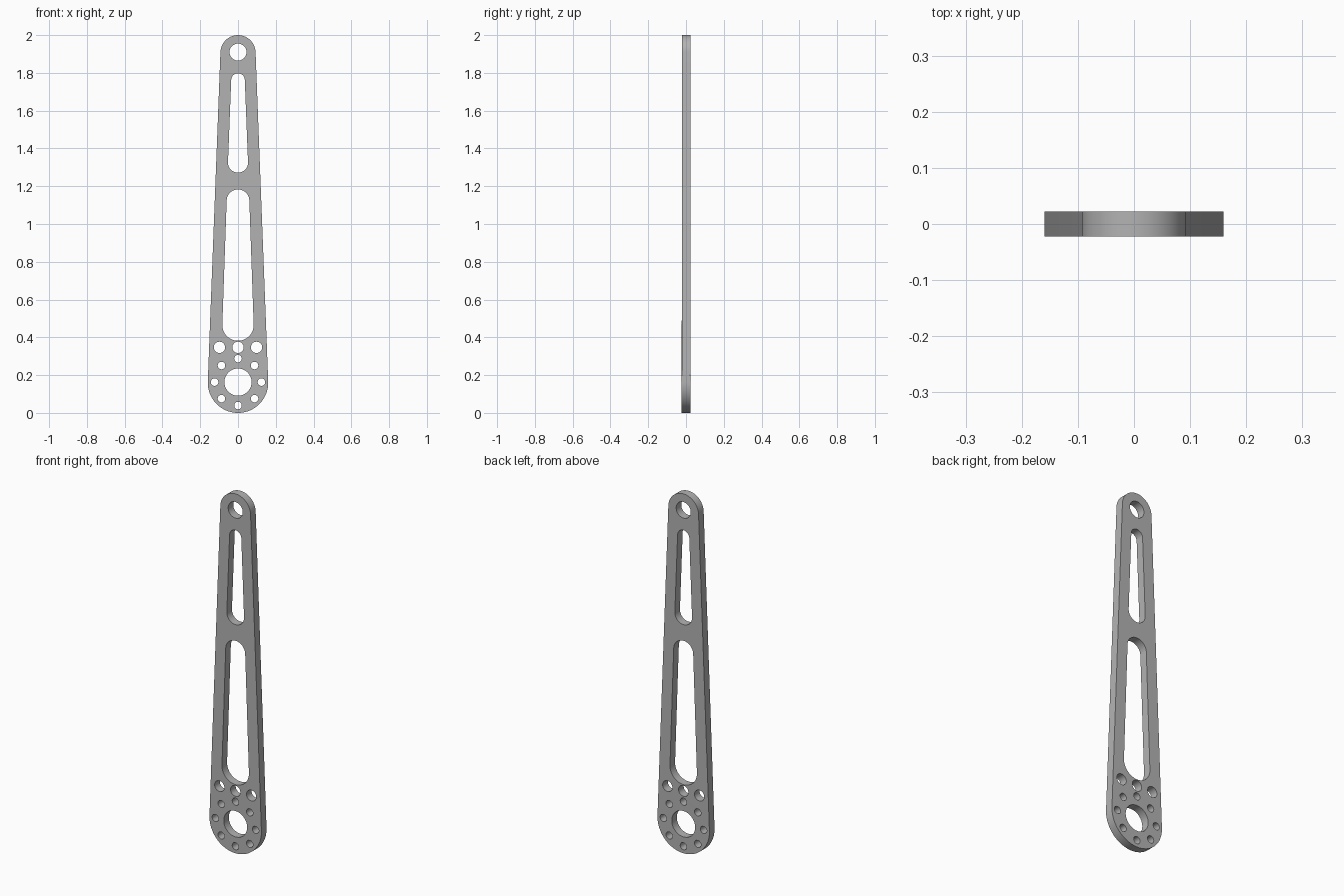
import bpy
import math
from mathutils import Matrix

HALF_THICKNESS = 0.0225

cube = bpy.data.objects.get("Cube")
if cube:
    bpy.data.objects.remove(cube, do_unlink=True)

metal = bpy.data.materials.new("grey metal")
metal.use_nodes = True
grey = (0.45, 0.45, 0.45, 1)
metal.diffuse_color = grey
metal.node_tree.nodes["Principled BSDF"].inputs["Base Color"].default_value = grey


def arc(x, z, r, start, end, steps):
    angles = [start + (end - start) * i / steps for i in range(steps + 1)]
    return [(x + r * math.cos(a), z + r * math.sin(a)) for a in angles]


def circle(x, z, r, steps=32):
    return arc(x, z, r, 0, 2 * math.pi, steps)[:-1]


def tapered_slot(z_low, r_low, z_high, r_high, steps=28):
    """Two round ends joined by their common tangents."""
    tilt = math.asin((r_low - r_high) / (z_high - z_low))
    return (arc(0, z_high, r_high, tilt, math.pi - tilt, steps)
            + arc(0, z_low, r_low, math.pi - tilt, 2 * math.pi + tilt, steps))


# Outer outline, then the two lightening slots
loops = [
    tapered_slot(0.16, 0.16, 1.907, 0.093, 40),
    tapered_slot(0.465, 0.083, 1.123, 0.06),
    tapered_slot(1.325, 0.053, 1.762, 0.036),
]

# Pivot holes at the two ends
loops += [circle(0, 1.91, 0.045), circle(0, 0.163, 0.072, 48)]

# Ring of bolt holes around the lower pivot
for i in range(8):
    a = i * math.pi / 4
    loops.append(circle(0.124 * math.cos(a), 0.163 + 0.124 * math.sin(a), 0.02, 24))

# Row of three larger holes
for x in (-0.098, 0, 0.098):
    loops.append(circle(x, 0.347, 0.03))

# Filled flat profile, extruded to the plate thickness
curve = bpy.data.curves.new("lever_arm", "CURVE")
curve.dimensions = "2D"
curve.fill_mode = "BOTH"
curve.extrude = HALF_THICKNESS
for points in loops:
    spline = curve.splines.new("POLY")
    spline.points.add(len(points) - 1)
    for point, (x, z) in zip(spline.points, points):
        point.co = (x, z, 0, 1)
    spline.use_cyclic_u = True

arm = bpy.data.objects.new("lever_arm", curve)
bpy.context.collection.objects.link(arm)
bpy.ops.object.select_all(action="DESELECT")
arm.select_set(True)
bpy.context.view_layer.objects.active = arm
bpy.ops.object.convert(target="MESH")
arm = bpy.context.object
arm.name = "lever_arm"

# Stand the plate upright and weld the caps to the walls
arm.data.transform(Matrix.Rotation(math.pi / 2, 4, "X"))
bpy.ops.object.mode_set(mode="EDIT")
bpy.ops.mesh.select_all(action="SELECT")
bpy.ops.mesh.remove_doubles(threshold=0.0001)
bpy.ops.mesh.normals_make_consistent(inside=False)
bpy.ops.object.mode_set(mode="OBJECT")

arm.data.materials.clear()
arm.data.materials.append(metal)
bpy.ops.object.shade_smooth_by_angle(angle=math.radians(30))
